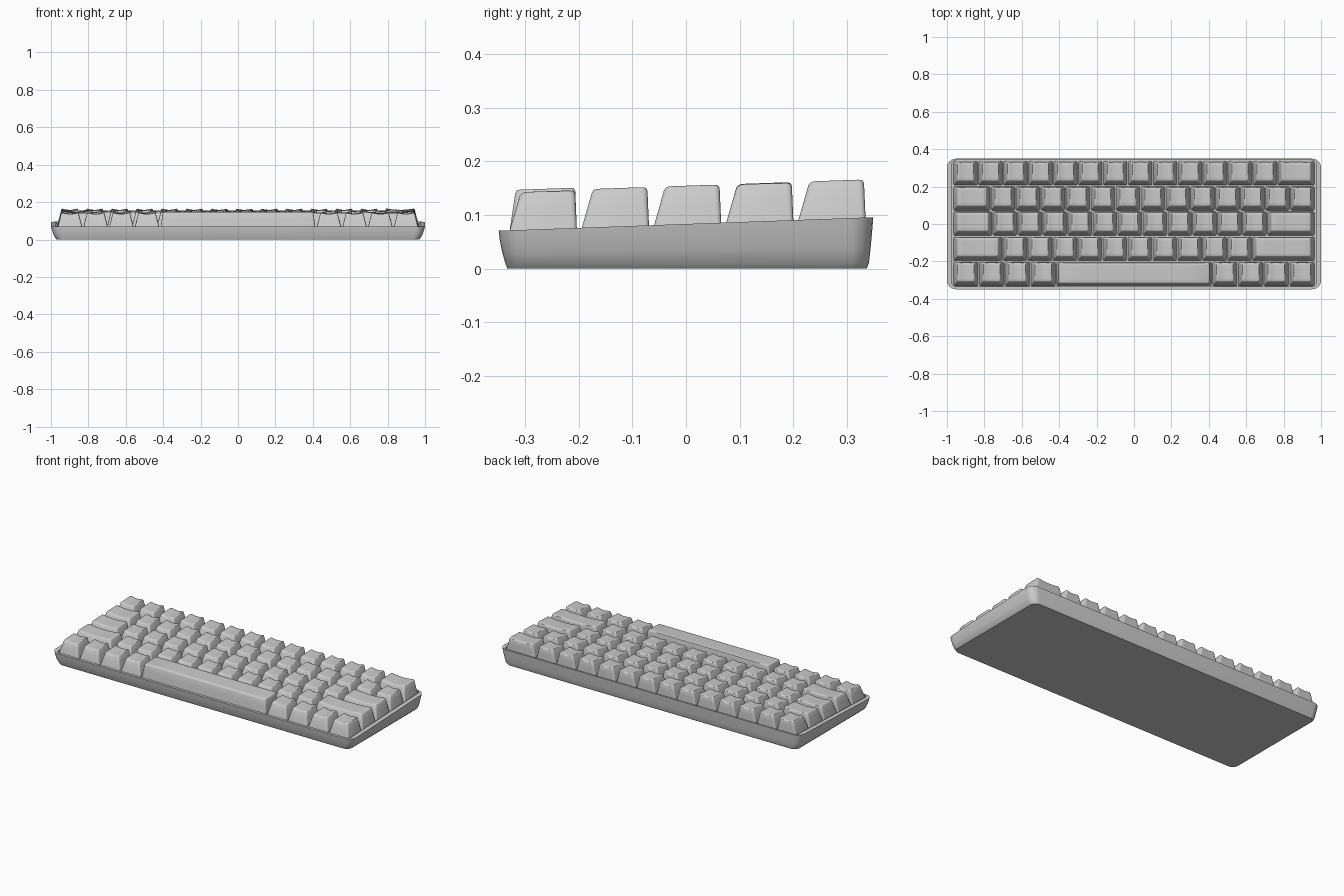
import bpy, bmesh
from math import sin, cos, pi, radians

if "Cube" in bpy.data.objects:
    bpy.data.objects.remove(bpy.data.objects["Cube"])

SLOPE = 0.036          # the deck rises towards the back
DECK = 0.083           # deck height at y = 0


def deck(y):
    return DECK + SLOPE * y


def ring(x0, x1, y0, y1, r, nx=1, seg=4):
    """Rounded rectangle, counter-clockwise, with nx divisions on the long edges."""
    pts = []
    corners = [(x0 + r, y0 + r, pi), (x1 - r, y0 + r, 1.5 * pi),
               (x1 - r, y1 - r, 0), (x0 + r, y1 - r, 0.5 * pi)]
    for i, (cx, cy, a0) in enumerate(corners):
        for k in range(seg + 1):
            a = a0 + 0.5 * pi * k / seg
            pts.append((cx + r * cos(a), cy + r * sin(a)))
        if i in (0, 2):
            sx, sy = pts[-1]
            ex = corners[i + 1][0]
            for k in range(1, nx):
                pts.append((sx + (ex - sx) * k / nx, sy))
    return pts


def loft(name, rings, angle):
    """Skin a stack of equal rings and close both ends."""
    bm = bmesh.new()
    loops = [[bm.verts.new(p) for p in r] for r in rings]
    n = len(loops[0])
    for a, b in zip(loops, loops[1:]):
        for i in range(n):
            j = (i + 1) % n
            bm.faces.new((a[i], a[j], b[j], b[i]))
    bm.faces.new(list(reversed(loops[0])))
    bm.faces.new(loops[-1])
    bmesh.ops.recalc_face_normals(bm, faces=bm.faces[:])
    me = bpy.data.meshes.new(name)
    bm.to_mesh(me)
    bm.free()
    for p in me.polygons:
        p.use_smooth = True
    me.set_sharp_from_angle(angle=radians(angle))
    ob = bpy.data.objects.new(name, me)
    bpy.context.collection.objects.link(ob)
    return ob


# Case: flared tray with a chamfered foot and a shallow recess for the keys
def case_ring(t, hx, y0, y1, r, drop=0.0):
    return [(x, y, t * deck(y) - drop) for x, y in ring(-hx, hx, y0, y1, r, 1, 6)]


def level(z, hx, y0, y1, r):
    return [(x, y, z) for x, y in ring(-hx, hx, y0, y1, r, 1, 6)]


loft("case", [
    level(0.0, 0.968, -0.333, 0.337, 0.035),
    level(0.011, 0.979, -0.337, 0.341, 0.04),
    case_ring(0.4, 0.988, -0.342, 0.344, 0.043),
    case_ring(0.75, 0.996, -0.347, 0.347, 0.046),
    case_ring(1.0, 1.0, -0.349, 0.349, 0.047),
    case_ring(1.0, 0.973, -0.335, 0.341, 0.02),
    case_ring(1.0, 0.973, -0.335, 0.341, 0.02, 0.010),
], 35)


# Keycap: tapered body, rounded shoulder, dished top
def keycap(name, xc, yc, w, h=0.072, side=0.018, front=0.020, back=0.003, dish=0.008):
    hw, hd = w / 2, 0.0625
    tw = hw - side
    nx = 8
    rings = []

    def add(t, extra, r, zl, sag):
        x0 = hw - side * t - extra
        pts = ring(-x0, x0, -hd + front * t + extra, hd - back * t - extra, r, nx)
        rings.append([(xc + x, yc + y,
                       deck(yc + y) + zl - sag * dish * max(0, 1 - (x / tw) ** 2))
                      for x, y in pts])

    add(-0.12, 0, 0.008, -0.012, 0)
    add(0.0, 0, 0.008, 0.0, 0)
    add(0.5, 0, 0.009, h * 0.48, 0.3)
    add(0.92, 0, 0.010, h - 0.007, 0.9)
    add(1.0, 0.0015, 0.010, h - 0.002, 1)
    add(1.0, 0.005, 0.008, h, 1)
    # top surface shrinks toward its centre and follows the dish
    rim = ring(-tw + 0.005, tw - 0.005, -hd + front + 0.005, hd - back - 0.005, 0.008, nx)
    cy = (front - back) / 2
    for s in (0.7, 0.4, 0.12):
        rings.append([(xc + x * s, yc + cy + (y - cy) * s,
                       deck(yc + cy + (y - cy) * s) + h
                       - dish * (1 - (x * s / tw) ** 2)) for x, y in rim])
    loft(name, rings, 40)


# Key rows, back to front, widths in key units (14.5 units per row)
rows = [
    [1] * 13 + [1.5],
    [1.5] + [1] * 13,
    [1.58] + [1] * 11 + [1.92],
    [1.98] + [1] * 10 + [2.52],
    [1.03] * 4 + [6.26] + [1.03] * 4,
]
UNIT = 1.934 / 14.5
for r, widths in enumerate(rows):
    yc = 0.003 + 0.1345 * (2 - r)
    x = -0.967
    for i, u in enumerate(widths):
        w = u * UNIT
        if u > 5:
            keycap("spacebar", x + w / 2, yc, w - 0.010, h=0.075,
                   side=0.010, front=0.011, dish=0.0)
        else:
            keycap(f"key_row{r + 1}_{i + 1:02d}", x + w / 2, yc, w - 0.010)
        x += w
